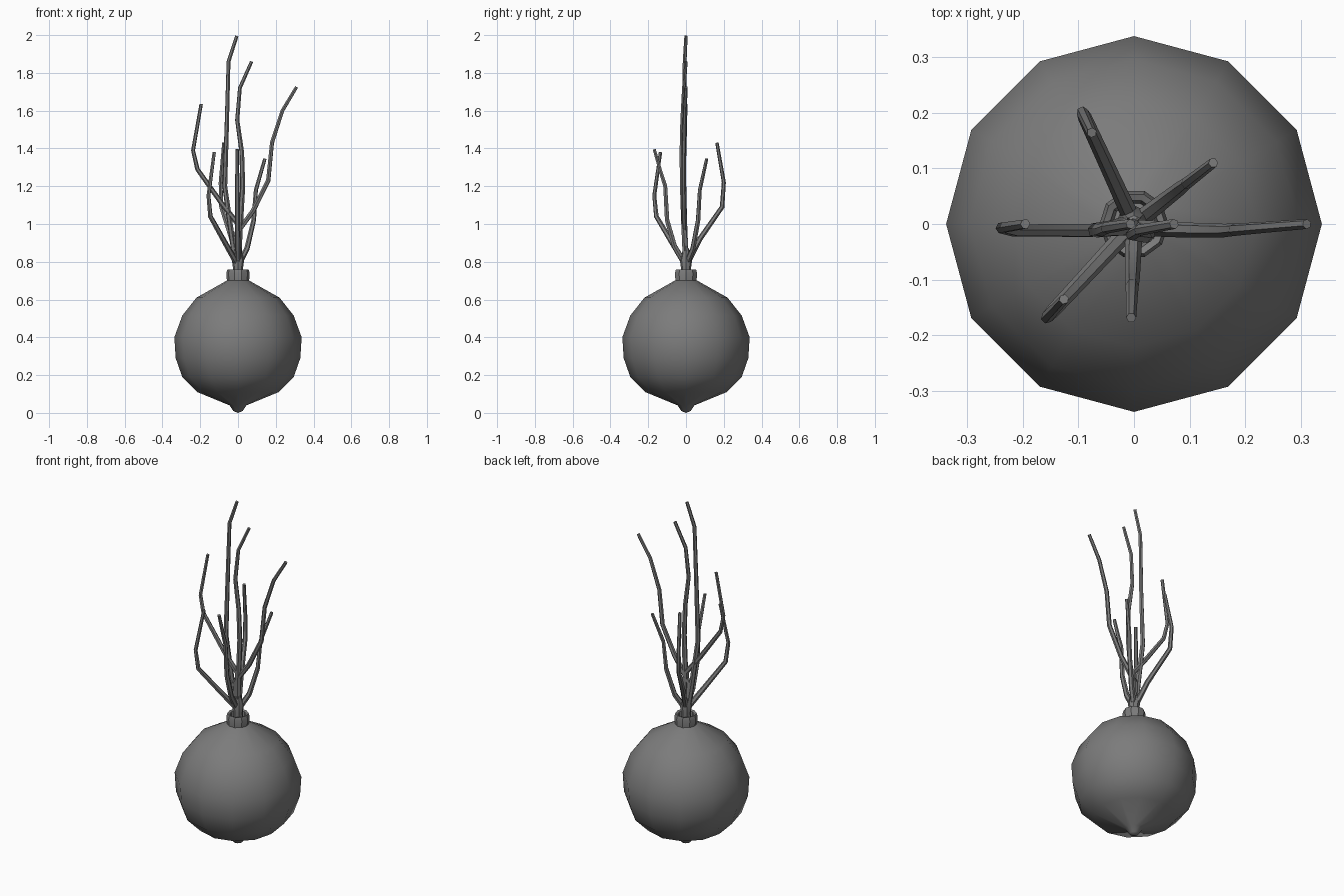
import bpy
import bmesh
from math import cos, sin, pi

cube = bpy.data.objects.get("Cube")
if cube:
    bpy.data.objects.remove(cube)

# One flat colour
grey = bpy.data.materials.new("plain_grey")
grey.use_nodes = True
tone = (0.2, 0.2, 0.2, 1)
grey.diffuse_color = tone
grey.node_tree.nodes["Principled BSDF"].inputs["Base Color"].default_value = tone


def finish(obj, angle):
    bpy.ops.object.select_all(action="DESELECT")
    obj.select_set(True)
    bpy.context.view_layer.objects.active = obj
    bpy.ops.object.shade_smooth_by_angle(angle=angle)


def lathe(name, profile, sides, angle):
    """Revolve (radius, height) points about z; zero radius becomes a pole."""
    bm = bmesh.new()
    rings = []
    for r, z in profile:
        if r == 0:
            rings.append([bm.verts.new((0, 0, z))] * sides)
        else:
            turns = [2 * pi * i / sides for i in range(sides)]
            rings.append([bm.verts.new((r * cos(t), r * sin(t), z)) for t in turns])
    for low, high in zip(rings, rings[1:]):
        for i in range(sides):
            j = (i + 1) % sides
            bm.faces.new(list(dict.fromkeys((low[i], low[j], high[j], high[i]))))
    bmesh.ops.recalc_face_normals(bm, faces=bm.faces)
    mesh = bpy.data.meshes.new(name)
    bm.to_mesh(mesh)
    bm.free()
    mesh.materials.append(grey)
    obj = bpy.data.objects.new(name, mesh)
    bpy.context.collection.objects.link(obj)
    finish(obj, angle)
    return obj


def stem(name, points, thick=0.016, thin=0.009):
    """Tapered, angular shoot through the given points."""
    curve = bpy.data.curves.new(name, "CURVE")
    curve.dimensions = "3D"
    curve.bevel_depth = 1
    curve.bevel_resolution = 1
    curve.use_fill_caps = True
    spline = curve.splines.new("POLY")
    spline.points.add(len(points) - 1)
    for i, (point, co) in enumerate(zip(spline.points, points)):
        point.co = (*co, 1)
        point.radius = thick + (thin - thick) * i / (len(points) - 1)
    curve.materials.append(grey)
    obj = bpy.data.objects.new(name, curve)
    bpy.context.collection.objects.link(obj)
    bpy.ops.object.select_all(action="DESELECT")
    obj.select_set(True)
    bpy.context.view_layer.objects.active = obj
    bpy.ops.object.convert(target="MESH")
    finish(bpy.context.object, 0.6)


# Round bulb with a small root nub
lathe("bulb", [(0, 0), (0.025, 0.01), (0.045, 0.04), (0.215, 0.11), (0.295, 0.19),
               (0.33, 0.29), (0.337, 0.4), (0.295, 0.515), (0.22, 0.61),
               (0.06, 0.7), (0, 0.71)], 12, 1.0)

# Open collar and the neck inside it
lathe("collar", [(0.058, 0.69), (0.062, 0.74), (0.056, 0.76), (0.044, 0.755),
                 (0.038, 0.7)], 10, 0.6)
lathe("neck", [(0.03, 0.69), (0.027, 0.77), (0.033, 0.81), (0.015, 0.87), (0, 0.88)], 8, 0.6)

# Long shoots, all in the plane y = 0
tall = {
    "tall_shoot": [(-0.01, 0.78), (-0.035, 0.95), (-0.07, 1.2), (-0.06, 1.5),
                   (-0.05, 1.86), (-0.006, 1.995)],
    "middle_shoot": [(0, 0.78), (0.012, 1), (0.025, 1.2), (0.02, 1.38),
                     (-0.004, 1.55), (0.01, 1.72), (0.072, 1.86)],
    "left_shoot": [(-0.01, 0.78), (-0.015, 0.94), (0.08, 1.07), (0.16, 1.23),
                   (0.18, 1.43), (0.235, 1.6), (0.31, 1.725)],
    "right_shoot": [(0.01, 0.78), (0, 1), (-0.08, 1.1), (-0.215, 1.29),
                    (-0.238, 1.39), (-0.195, 1.635)],
}
for name, path in tall.items():
    bend = -0.022 if name == "middle_shoot" else -0.012
    last = len(path) - 1
    stem(name, [(x, bend * sin(pi * i / last), z) for i, (x, z) in enumerate(path)])

# Short shoots, each leaning out along one direction: (reach, height)
short = {
    "back_shoot": ((-0.42, 0.91), [(0, 0.78), (0.08, 0.92), (0.21, 1.09),
                                   (0.22, 1.22), (0.18, 1.43)]),
    "back_left_shoot": ((0.79, 0.61), [(0, 0.78), (0.06, 0.87), (0.105, 1.02),
                                       (0.12, 1.18), (0.18, 1.345)]),
    "front_right_shoot": ((-0.68, -0.73), [(0, 0.78), (0.1, 0.9), (0.215, 1.04),
                                           (0.23, 1.15), (0.185, 1.38)]),
    "front_shoot": ((-0.03, -1), [(0, 0.78), (0.06, 0.88), (0.1, 1.02),
                                  (0.11, 1.2), (0.135, 1.28), (0.168, 1.395)]),
}
for name, ((dx, dy), path) in short.items():
    stem(name, [(dx * r, dy * r, z) for r, z in path])
